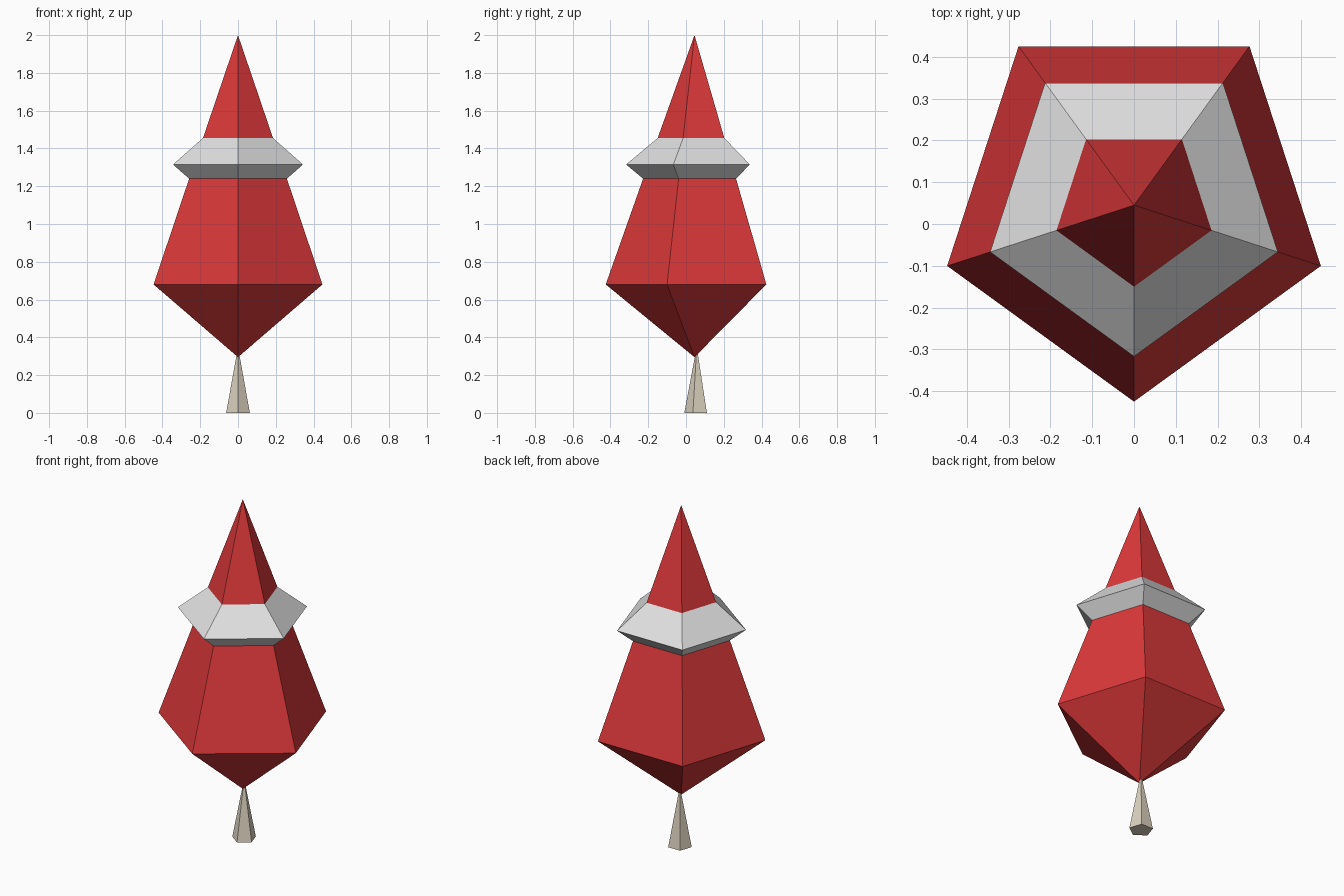
import bpy
import bmesh
from math import sin, cos, tau

cube = bpy.data.objects.get("Cube")
if cube:
    bpy.data.objects.remove(cube, do_unlink=True)

SIDES = 5


def material(name, rgb):
    mat = bpy.data.materials.new(name)
    mat.use_nodes = True
    mat.diffuse_color = (*rgb, 1)
    mat.node_tree.nodes["Principled BSDF"].inputs["Base Color"].default_value = (*rgb, 1)
    return mat


def lathe(name, profile, mat, center_y, cap_bottom=False):
    """Five-sided solid from (radius, height) pairs; radius 0 makes a point."""
    bm = bmesh.new()
    rings = []
    for r, z in profile:
        count = SIDES if r else 1
        ring = [bm.verts.new((r * sin(tau * i / SIDES),
                              center_y - r * cos(tau * i / SIDES), z))
                for i in range(count)]
        rings.append(ring * (SIDES // count))
    for low, high in zip(rings, rings[1:]):
        for i in range(SIDES):
            j = (i + 1) % SIDES
            # A point repeats its vertex, so drop duplicates in order
            bm.faces.new(dict.fromkeys((low[i], low[j], high[j], high[i])))
    if cap_bottom:
        bm.faces.new(rings[0][::-1])
    mesh = bpy.data.meshes.new(name)
    bm.to_mesh(mesh)
    bm.free()
    mesh.materials.append(mat)
    obj = bpy.data.objects.new(name, mesh)
    bpy.context.collection.objects.link(obj)
    return obj


red = material("foliage red", (0.72, 0.04, 0.042))
white = material("snow white", (0.75, 0.75, 0.75))
tan = material("trunk pale tan", (0.70, 0.63, 0.51))

# Shared rims where the parts meet
lower_rim = (0.272, 1.24)
upper_rim = (0.195, 1.455)

# Crown: wide lower body, snow band, pointed top
lathe("lower_crown", [(0, 0.295), (0.47, 0.68), lower_rim], red, 0.045)
lathe("snow_band", [lower_rim, (0.362, 1.315), upper_rim], white, 0.045)
lathe("upper_crown", [upper_rim, (0, 2)], red, 0.045)

# Trunk: slim spike reaching into the crown
lathe("trunk", [(0.066, 0), (0, 0.35)], tan, 0.057, cap_bottom=True)
